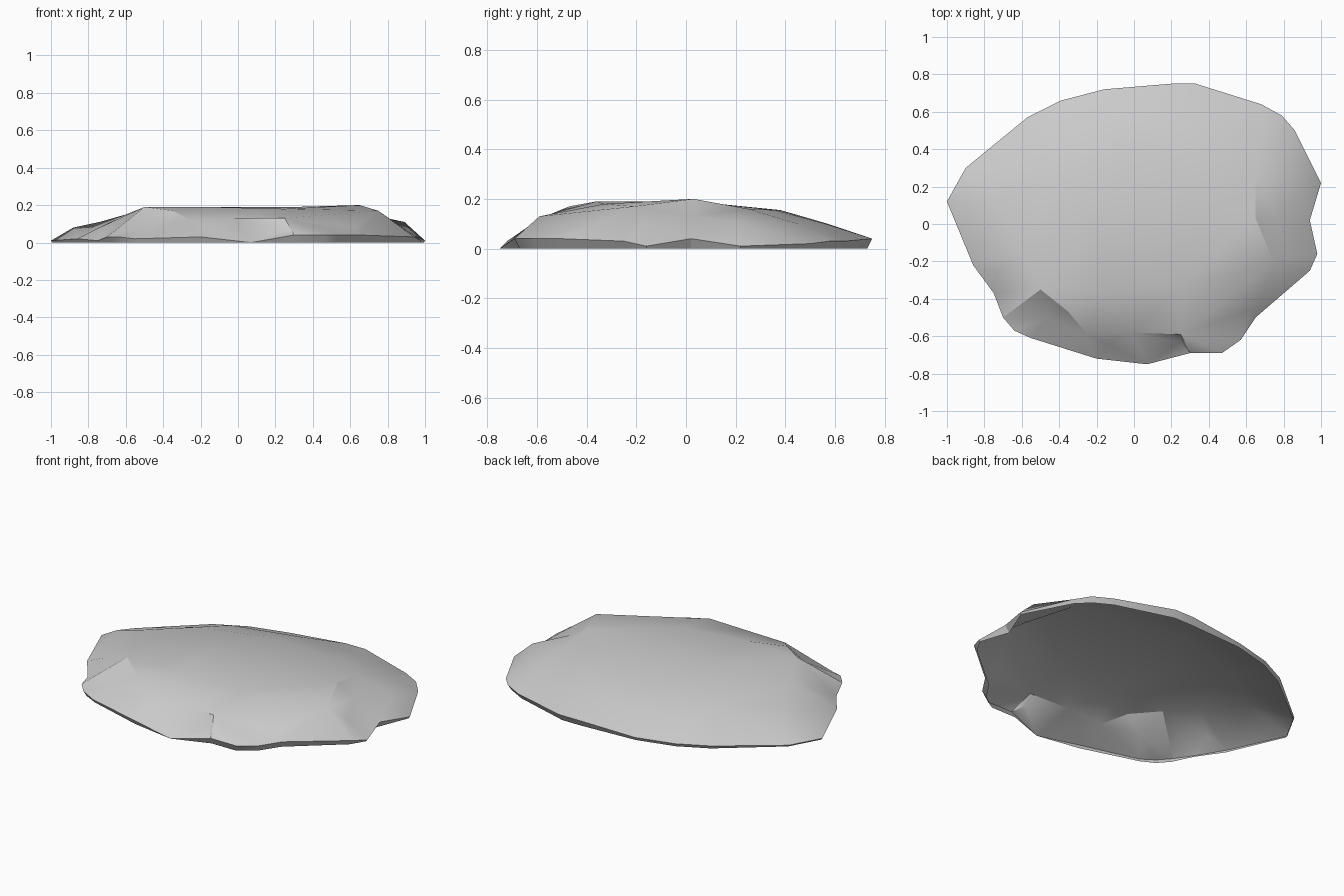
import bpy
import bmesh
import math
from mathutils import Vector
from mathutils.geometry import delaunay_2d_cdt

default_cube = bpy.data.objects.get("Cube")
if default_cube:
    bpy.data.objects.remove(default_cube, do_unlink=True)


def flat_material(name, colour):
    material = bpy.data.materials.new(name)
    material.use_nodes = True
    material.diffuse_color = colour
    shader = material.node_tree.nodes["Principled BSDF"]
    shader.inputs["Base Color"].default_value = colour
    shader.inputs["Roughness"].default_value = 0.9
    return material


# Outer contour of the slab: raised points get a small undercut below them
rim = [
    (1, .22, .01), (.94, .02, .04), (.98, -.16, .01), (.94, -.25, .03),
    (.65, -.5, .04), (.57, -.62, .04), (.47, -.69, .04), (.3, -.69, .04),
    (.07, -.75, 0), (-.2, -.72, .03), (-.55, -.61, .02), (-.64, -.57, .03),
    (-.7, -.5, .03), (-.75, -.37, .01), (-.86, -.22, .02), (-1, .12, .01),
    (-.9, .3, .01), (-.57, .57, .02), (-.39, .66, .02), (-.16, .72, .02),
    (.2, .75, .04), (.33, .75, .04), (.68, .64, .03), (.79, .58, .03),
    (.86, .5, .02),
]

# Broken edge where the steep front and side meet the top
ridge = [
    (.65, .25, .16), (.65, .03, .2), (.75, -.21, .17), (.25, -.59, .13),
    (-.02, -.58, .13), (-.25, -.59, .12), (-.35, -.47, .17),
    (-.5, -.35, .19), (-.6, -.15, .15),
]

# Chipped shoulder between the ridge and the outer contour
shoulder = [
    (.76, .03, .13), (.89, .2, .11), (.85, -.17, .1), (.62, -.46, .08),
    (.25, -.63, .07), (-.15, -.64, .07), (-.46, -.5, .09), (-.74, -.25, .08),
    (-.88, .1, .08),
]

# Broad top and its long gentle slope to the back
crown = [
    (-.15, -.36, .19), (.25, -.33, .18), (-.2, 0, .19), (.3, .03, .19),
    (-.74, .12, .11), (-.45, .28, .145), (0, .38, .155), (.42, .36, .155),
    (-.4, .5, .085), (.02, .57, .1), (.42, .56, .1), (.7, .45, .1),
]


def closed_edges(count):
    return [(i, (i + 1) % count) for i in range(count)]


def open_edges(start, count):
    return [(i, i + 1) for i in range(start, start + count - 1)]


# Triangulate the contours, keeping the outline and the ridge as edges
points = rim + ridge + shoulder + crown
flat_points = [Vector(p[:2]) for p in points]
kept_edges = closed_edges(len(rim)) + open_edges(len(rim), len(ridge))
coords, edges, faces, sources, _, _ = delaunay_2d_cdt(
    flat_points, kept_edges, [], 1, 0.0001)

bm = bmesh.new()
verts = []
for position, source in zip(coords, sources):
    height = points[source[0]][2] if source else 0
    verts.append(bm.verts.new((position.x, position.y, height)))
for face in faces:
    bm.faces.new([verts[i] for i in face])

# Undercut skirt, open underneath
outline = [edge for edge in bm.edges if edge.is_boundary]
extruded = bmesh.ops.extrude_edge_only(bm, edges=outline)
for element in extruded["geom"]:
    if isinstance(element, bmesh.types.BMVert):
        inset = 1 - element.co.z * 0.7
        element.co.x *= inset
        element.co.y *= inset
        element.co.z = 0
bmesh.ops.remove_doubles(bm, verts=bm.verts, dist=0.002)
bmesh.ops.recalc_face_normals(bm, faces=bm.faces)
if sum(face.normal.z for face in bm.faces) < 0:
    bmesh.ops.reverse_faces(bm, faces=bm.faces)

mesh = bpy.data.meshes.new("flat_rock")
bm.to_mesh(mesh)
bm.free()
rock = bpy.data.objects.new("flat_rock", mesh)
bpy.context.collection.objects.link(rock)
mesh.materials.append(flat_material("stone_grey", (0.6, 0.6, 0.6, 1)))

# Smooth top with crisp chipped edges
bpy.ops.object.select_all(action="DESELECT")
rock.select_set(True)
bpy.context.view_layer.objects.active = rock
bpy.ops.object.shade_smooth_by_angle(angle=math.radians(32))
